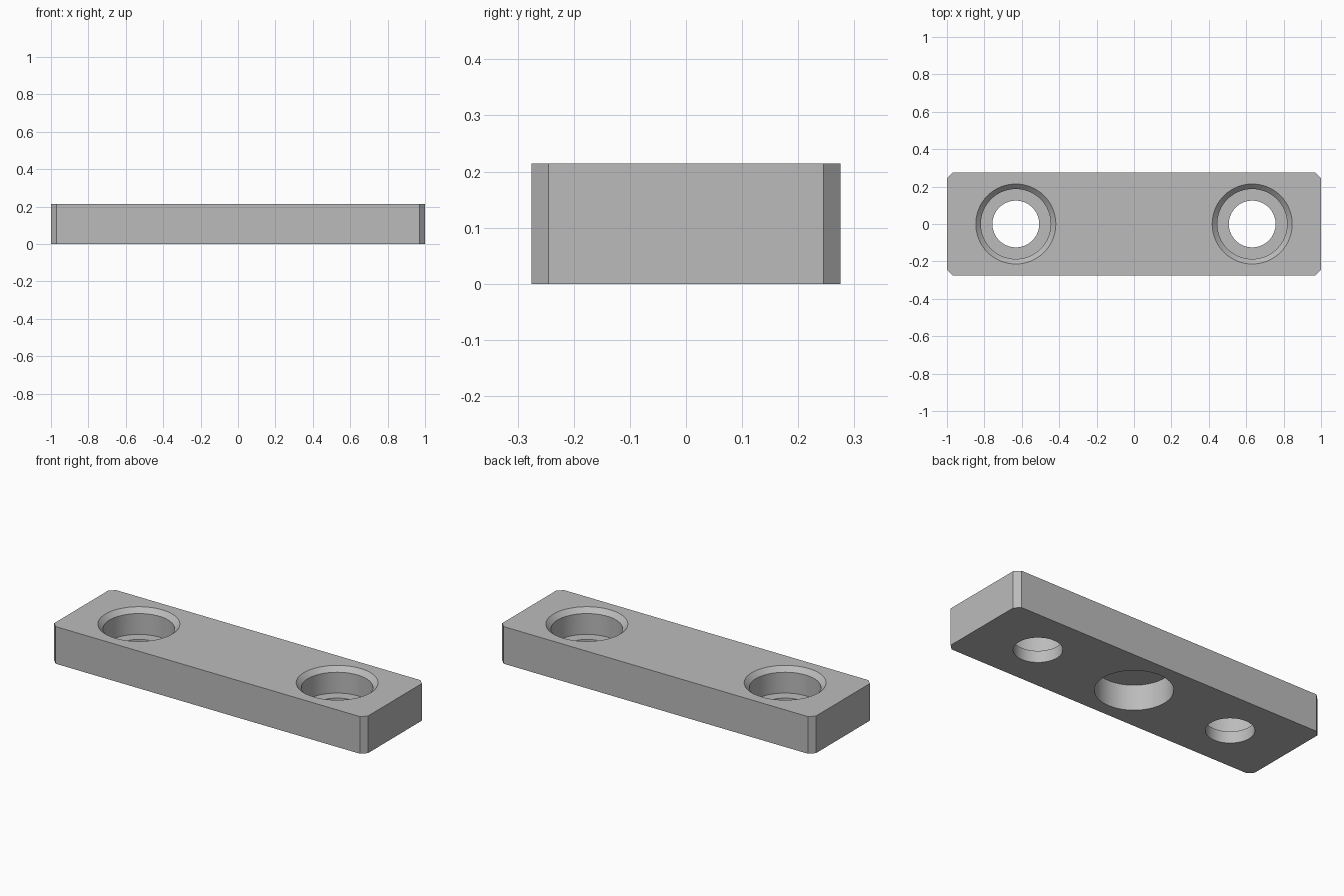
import bpy, bmesh, math

if "Cube" in bpy.data.objects:
    bpy.data.objects.remove(bpy.data.objects["Cube"])

HEIGHT = 0.214
SEGMENTS = 64

grey = bpy.data.materials.new("plain_grey")
grey.use_nodes = True
colour = (0.5, 0.5, 0.5, 1)
grey.diffuse_color = colour
grey.node_tree.nodes["Principled BSDF"].inputs["Base Color"].default_value = colour


def make_object(name, bm):
    bmesh.ops.recalc_face_normals(bm, faces=bm.faces)
    mesh = bpy.data.meshes.new(name)
    bm.to_mesh(mesh)
    bm.free()
    mesh.materials.append(grey)
    obj = bpy.data.objects.new(name, mesh)
    bpy.context.collection.objects.link(obj)
    return obj


def make_cutter(name, x, profile):
    """Closed solid of revolution about a vertical axis, from (radius, z) pairs."""
    bm = bmesh.new()
    rings = []
    for radius, z in profile:
        angles = [math.tau * i / SEGMENTS for i in range(SEGMENTS)]
        rings.append([bm.verts.new((x + radius * math.cos(a), radius * math.sin(a), z))
                      for a in angles])
    for low, high in zip(rings, rings[1:]):
        for i in range(SEGMENTS):
            j = (i + 1) % SEGMENTS
            bm.faces.new((low[i], low[j], high[j], high[i]))
    bm.faces.new(rings[0])
    bm.faces.new(rings[-1])
    cutter = make_object(name, bm)
    cutter.hide_render = True
    return cutter


# Block with chamfered upright corners
bm = bmesh.new()
bmesh.ops.create_cube(bm, size=1)
for v in bm.verts:
    v.co = (v.co.x * 2, v.co.y * 0.55, (v.co.z + 0.5) * HEIGHT)
uprights = [e for e in bm.edges if abs(e.verts[0].co.z - e.verts[1].co.z) > 0.1]
bmesh.ops.bevel(bm, geom=uprights, offset=0.03, segments=1, affect='EDGES')
plate = make_object("mounting_plate", bm)

# Counterbored screw holes with a chamfered rim, and a blind pocket underneath
screw_profile = [(0.125, -0.1), (0.125, 0.067), (0.187, 0.067),
                 (0.187, HEIGHT - 0.027), (0.214, HEIGHT), (0.214, HEIGHT + 0.1)]
cutters = [make_cutter("screw_hole_cutter", side * 0.632, screw_profile) for side in (-1, 1)]
cutters.append(make_cutter("pocket_cutter", 0, [(0.2, -0.1), (0.2, 0.145)]))

# Cut the holes, then drop the cutters
bpy.context.view_layer.objects.active = plate
plate.select_set(True)
for cutter in cutters:
    cut = plate.modifiers.new("hole", 'BOOLEAN')
    cut.operation = 'DIFFERENCE'
    cut.solver = 'EXACT'
    cut.object = cutter
    bpy.ops.object.modifier_apply(modifier=cut.name)
for cutter in cutters:
    bpy.data.objects.remove(cutter)

bpy.ops.object.select_all(action='DESELECT')
plate.select_set(True)
bpy.ops.object.shade_smooth_by_angle(angle=math.radians(30))
